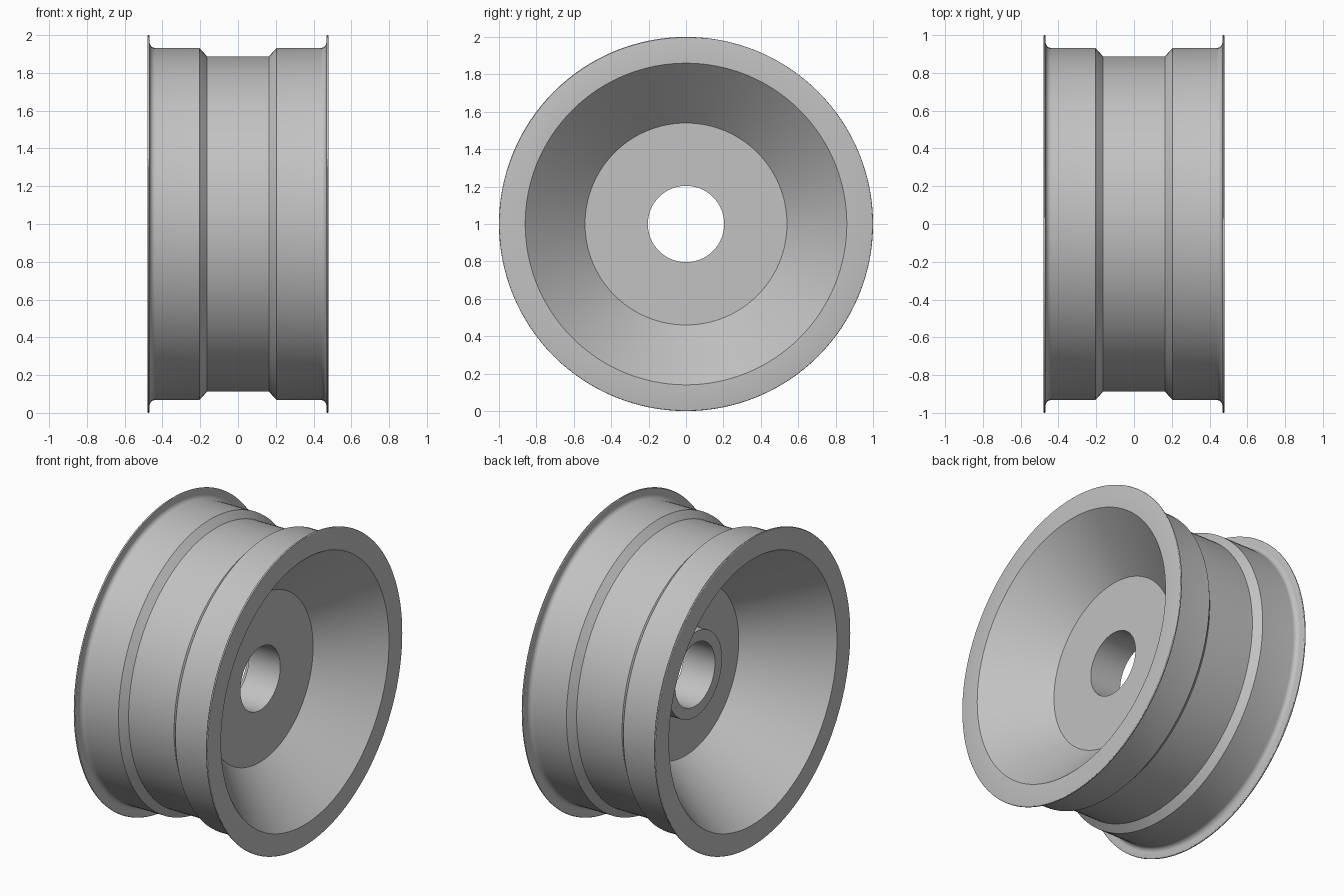
import bpy, bmesh
from math import pi, sin, cos, radians
from mathutils import Vector

SEGMENTS = 128

cube = bpy.data.objects.get("Cube")
if cube:
    bpy.data.objects.remove(cube, do_unlink=True)

metal = bpy.data.materials.new("grey_metal")
metal.use_nodes = True
colour = (0.54, 0.54, 0.54, 1)
metal.diffuse_color = colour
metal.node_tree.nodes["Principled BSDF"].inputs["Base Color"].default_value = colour


def arc(cx, cr, radius, start, end, steps):
    """Points along an arc in the (x, radius) plane."""
    angles = [radians(start + (end - start) * i / steps) for i in range(steps + 1)]
    return [(cx + radius * cos(a), cr + radius * sin(a)) for a in angles]


def revolve(name, profile):
    """Turn a closed (x, radius) profile around the x axis."""
    bm = bmesh.new()
    verts = [bm.verts.new((x, 0, r)) for x, r in profile]
    edges = [bm.edges.new((v, verts[(i + 1) % len(verts)])) for i, v in enumerate(verts)]
    bmesh.ops.spin(bm, geom=verts + edges, cent=Vector((0, 0, 0)), axis=Vector((1, 0, 0)),
                   angle=2 * pi, steps=SEGMENTS, use_merge=True)
    bmesh.ops.remove_doubles(bm, verts=bm.verts, dist=0.0001)
    bmesh.ops.recalc_face_normals(bm, faces=bm.faces)
    mesh = bpy.data.meshes.new(name)
    bm.to_mesh(mesh)
    bm.free()
    mesh.materials.append(metal)
    obj = bpy.data.objects.new(name, mesh)
    obj.location.z = 1
    bpy.context.collection.objects.link(obj)
    bpy.ops.object.select_all(action='DESELECT')
    obj.select_set(True)
    bpy.context.view_layer.objects.active = obj
    bpy.ops.object.shade_smooth_by_angle(angle=radians(30))
    return obj


# Half of the barrel: drop centre, bead seat, filleted flange and rounded lip
half = [(0.163, 0.887), (0.204, 0.932)]
half += arc(0.438, 0.962, 0.03, -90, 0, 6)
half += arc(0.474, 0.994, 0.006, 180, 0, 6)
barrel = [(-x, r) for x, r in reversed(half)] + half

# Dished inner faces, flat disc, bore and the boss on the right side
inside = [(0.48, 0.86), (0.16, 0.54), (0.16, 0.204),
          (-0.065, 0.204), (-0.065, 0.275), (0, 0.275), (0, 0.54), (-0.48, 0.86)]

revolve("wheel_rim", barrel + inside)
